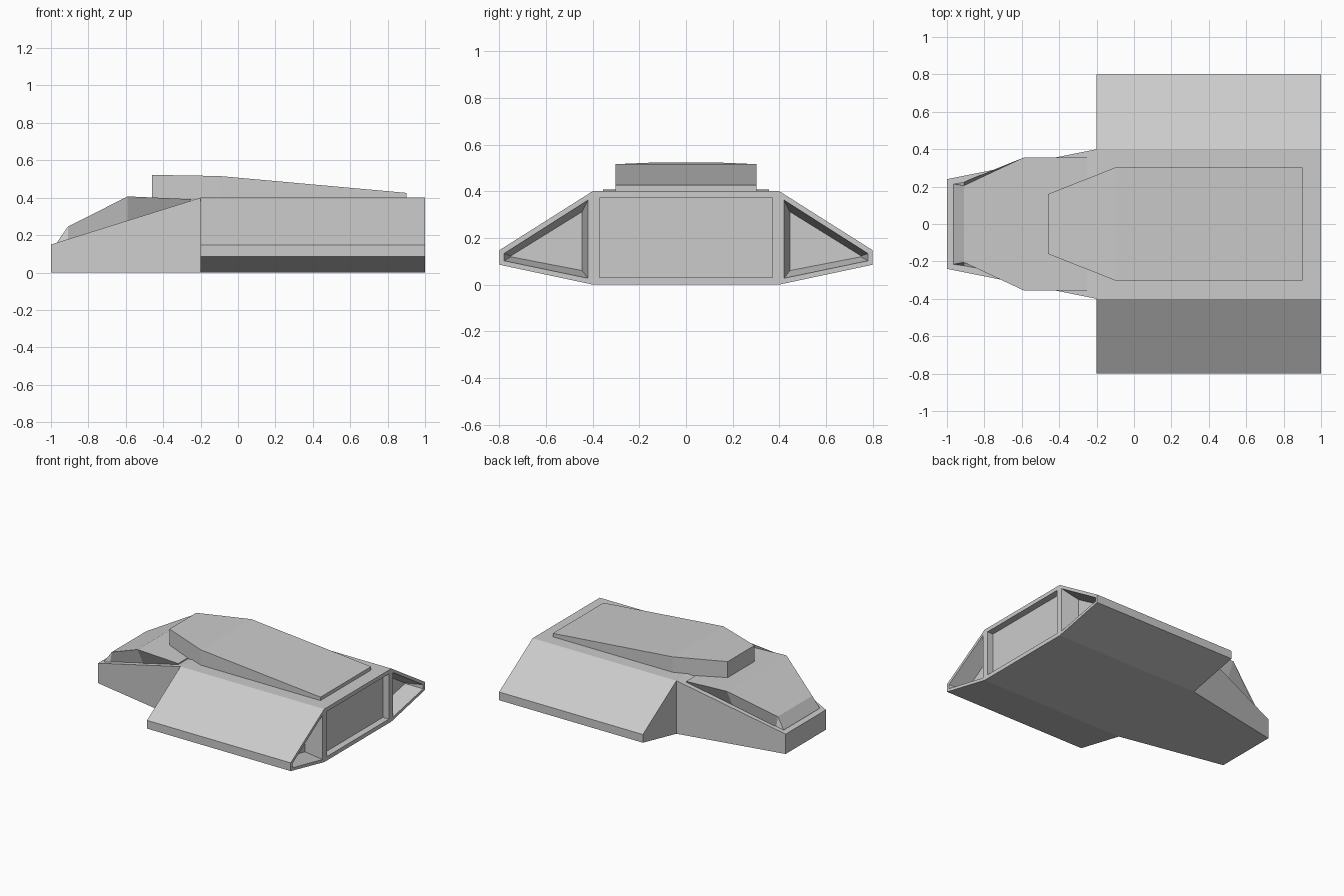
import bpy, bmesh

cube = bpy.data.objects.get("Cube")
if cube:
    bpy.data.objects.remove(cube, do_unlink=True)

grey = bpy.data.materials.new("hull_grey")
grey.use_nodes = True
colour = (0.6, 0.6, 0.6, 1)
grey.diffuse_color = colour
grey.node_tree.nodes["Principled BSDF"].inputs["Base Color"].default_value = colour


def loft(name, rings):
    """Join equal-sized rings of points into a closed, flat-shaded solid."""
    bm = bmesh.new()
    loops = [[bm.verts.new(p) for p in ring] for ring in rings]
    for a, b in zip(loops, loops[1:]):
        n = len(a)
        for i in range(n):
            j = (i + 1) % n
            bm.faces.new((a[i], a[j], b[j], b[i]))
    bm.faces.new(loops[0])
    bm.faces.new(loops[-1])
    bmesh.ops.recalc_face_normals(bm, faces=bm.faces)
    mesh = bpy.data.meshes.new(name)
    bm.to_mesh(mesh)
    bm.free()
    mesh.materials.append(grey)
    obj = bpy.data.objects.new(name, mesh)
    bpy.context.collection.objects.link(obj)
    return obj


def box_ring(x, half, low, high):
    return [(x, -half, low), (x, half, low), (x, half, high), (x, -half, high)]


# Central hull: tapered nose, straight body and a shallow rear recess
loft("hull", [
    box_ring(-1, 0.24, 0, 0.15),
    box_ring(-0.2, 0.4, 0, 0.4),
    box_ring(1, 0.4, 0, 0.4),
    box_ring(1, 0.37, 0.03, 0.37),
    box_ring(0.95, 0.37, 0.03, 0.37),
])

# Side pods with tapering rear recesses
outer = [(0.4, 0), (0.8, 0.085), (0.8, 0.147), (0.4, 0.4)]
frame = [(0.42, 0.027), (0.78, 0.102), (0.78, 0.133), (0.42, 0.362)]
inner = [(0.445, 0.06), (0.75, 0.119), (0.75, 0.123), (0.445, 0.312)]
for side, s in (("left", 1), ("right", -1)):
    sections = [(-0.2, outer), (1, outer), (1, frame), (0.87, inner)]
    pod = loft("pod_" + ("back" if s > 0 else "front"),
               [[(x, s * y, z) for y, z in sec] for x, sec in sections])

# Cockpit on the sloping nose: (x, half width top, z top, half width base, z base)
stations = [(-0.965, 0.215, 0.165, 0.215, 0.155),
            (-0.91, 0.205, 0.245, 0.225, 0.17),
            (-0.59, 0.355, 0.407, 0.285, 0.27),
            (-0.25, 0.355, 0.392, 0.35, 0.375)]
loft("cockpit", [[(x, -b, low), (x, b, low), (x, t, top), (x, -t, top)]
                 for x, t, top, b, low in stations])

# Wedge-shaped plate on the roof
loft("roof_plate", [
    box_ring(-0.46, 0.16, 0.39, 0.522),
    box_ring(-0.1, 0.302, 0.39, 0.516),
    box_ring(0.9, 0.302, 0.39, 0.426),
])
